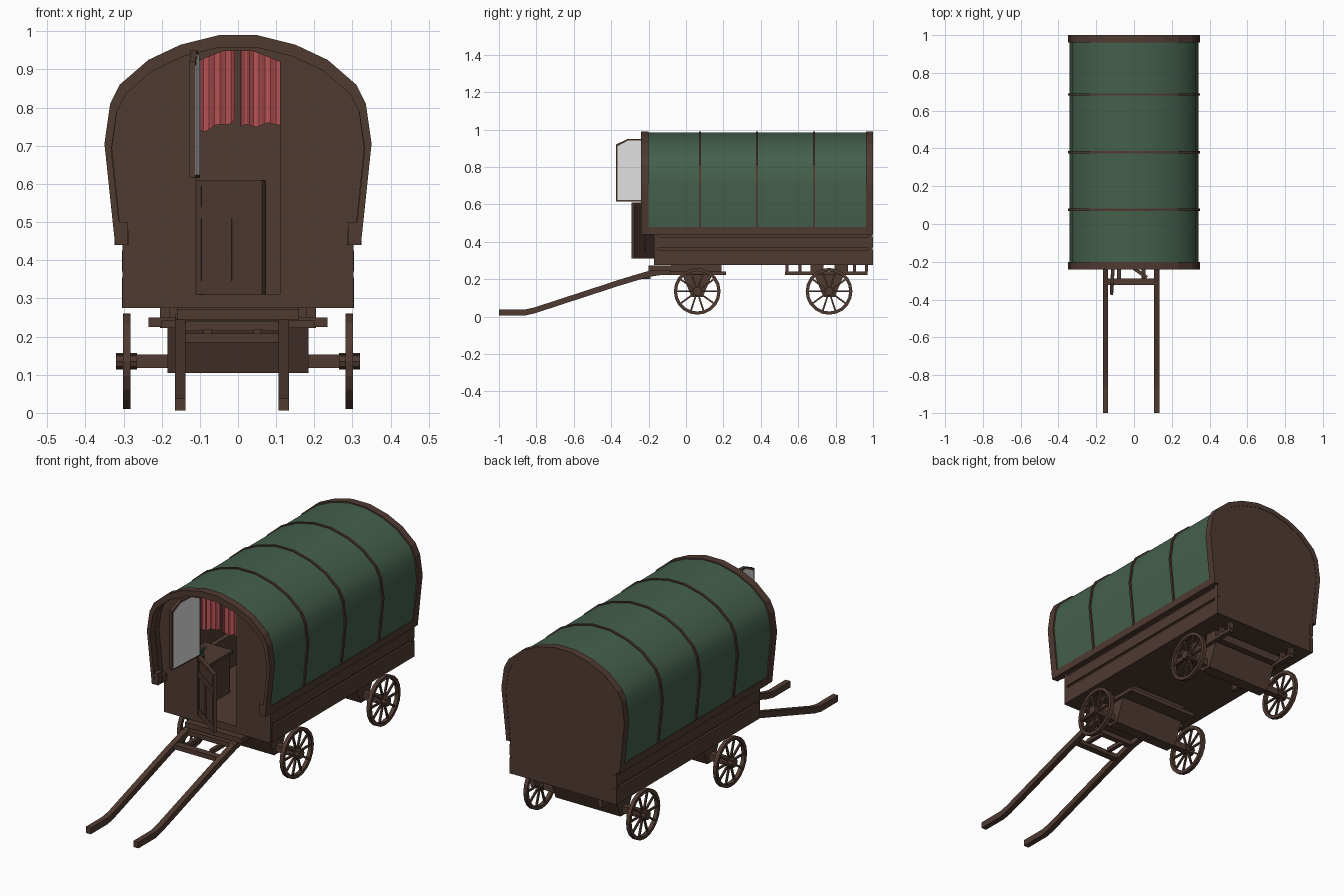
import bpy, bmesh, math
from mathutils import Matrix, Vector

if "Cube" in bpy.data.objects:
    bpy.data.objects.remove(bpy.data.objects["Cube"])


def material(name, r, g, b):
    m = bpy.data.materials.new(name)
    m.use_nodes = True
    m.diffuse_color = (r, g, b, 1)
    m.node_tree.nodes["Principled BSDF"].inputs["Base Color"].default_value = (r, g, b, 1)
    return m


WOOD = material("dark brown wood", .08, .043, .031)
GREEN = material("green canvas", .057, .115, .073)
RED = material("red curtain", .52, .095, .1)
PALE = material("pale glass", .75, .75, .75)
LEAF = material("leaf green", .04, .16, .09)


def finish(name, bm, mat, smooth=False):
    bmesh.ops.recalc_face_normals(bm, faces=bm.faces)
    mesh = bpy.data.meshes.new(name)
    bm.to_mesh(mesh)
    bm.free()
    mesh.materials.append(mat)
    ob = bpy.data.objects.new(name, mesh)
    bpy.context.collection.objects.link(ob)
    if smooth:
        bpy.ops.object.select_all(action='DESELECT')
        ob.select_set(True)
        bpy.context.view_layer.objects.active = ob
        bpy.ops.object.shade_smooth_by_angle()
    return ob


def add_box(bm, x0, x1, y0, y1, z0, z1):
    size = Matrix.Diagonal((x1 - x0, y1 - y0, z1 - z0, 1))
    mid = Matrix.Translation(((x0 + x1) / 2, (y0 + y1) / 2, (z0 + z1) / 2))
    bmesh.ops.create_cube(bm, size=1, matrix=mid @ size)


def boxes(name, specs, mat=WOOD, mirror=False):
    bm = bmesh.new()
    for s in specs:
        add_box(bm, *s)
    ob = finish(name, bm, mat)
    if mirror:
        ob.modifiers.new("mirror", 'MIRROR')
    return ob


def prism(name, pts, axis, a, b, mat=WOOD, smooth=False):
    """Extrude a 2D outline: axis y takes (x, z) points, axis x takes (y, z)."""
    bm = bmesh.new()
    place = (lambda p, t: (p[0], t, p[1])) if axis == 'y' else (lambda p, t: (t, p[0], p[1]))
    face = bm.faces.new([bm.verts.new(place(p, a)) for p in pts])
    new = bmesh.ops.extrude_face_region(bm, geom=[face])["geom"]
    shift = Vector(place((0, 0), b - a))
    bmesh.ops.translate(bm, vec=shift, verts=[v for v in new if isinstance(v, bmesh.types.BMVert)])
    return finish(name, bm, mat, smooth)


# Bow-top outline, from the right foot over the roof to the left foot
HALF = [(.322, .44), (.35, .705), (.335, .81), (.31, .86), (.235, .925), (.15, .965), (.05, .99)]


def bow(dx=0, dz=0, foot=.44):
    half = [(x * (.35 - dx) / .35, .44 + (z - .44) * (.55 - dz) / .55) for x, z in HALF]
    (x0, z0), (x1, z1) = half[:2]
    half[0] = (x0 + (x1 - x0) * (foot - z0) / (z1 - z0), foot)
    return half + [(-x, z) for x, z in reversed(half)]


def hoop(name, y0, y1, outer, inner, mat=WOOD, smooth=False):
    return prism(name, outer + inner[::-1], 'y', y0, y1, mat, smooth)


# Roof: canvas, lining, hoops and end frames
hoop("canvas_roof", -.205, .97, bow(.008, .006, .475), bow(.014, .012, .475), GREEN, True)
hoop("roof_lining", -.2, .97, bow(.0145, .0125, .46), bow(.02, .02, .46))
for i, y in enumerate((.075, .38, .685)):
    hoop(f"roof_hoop_{i + 1}", y - .006, y + .006, bow(.001, .001, .475), bow(.012, .012, .475))
hoop("front_frame", -.24, -.2, bow(), bow(.018, .032))
boxes("front_frame_foot", [(.288, .322, -.238, -.2, .44, .5)], mirror=True)
hoop("back_frame", .962, 1, bow(), bow(.025, .025))
prism("back_wall", [(.303, .275), (.303, .44)] + bow()
      + [(-.303, .44), (-.303, .275)], 'y', .975, .998)

# Front wall with the arched doorway
DOOR_ARCH = [(.11, .92), (.04, .948), (-.04, .948), (-.11, .92)]
prism("front_wall", [(.11, .275), (.303, .275), (.303, .44)] + bow(.015, .015) + [(-.303, .44),
      (-.303, .275), (-.11, .275)] + DOOR_ARCH[::-1], 'y', -.17, -.15)
boxes("door_sill", [(-.11, .11, -.17, -.15, .275, .31)])

# Lower body: floor, side planks and canvas ledge
boxes("floor", [(-.295, .295, -.15, .98, .275, .31)])
boxes("side_planks", [(.28, .293, -.15, .98, .275, .48), (.285, .304, -.16, 1, .275, .355),
                      (.285, .304, -.15, 1, .37, .425)], mirror=True)
boxes("canvas_ledge", [(.285, .323, -.205, .975, .44, .478)], mirror=True)

# Half-open lower door with sunken panels, hinged on the right jamb
W, T = .215, .018
lower_door = boxes("lower_door", [
    (0, W, -.006, .006, 0, .3),
    (0, .02, -T / 2, T / 2, 0, .3), (W - .02, W, -T / 2, T / 2, 0, .3),
    (.02, W - .02, -T / 2, T / 2, 0, .035), (.02, W - .02, -T / 2, T / 2, .2, .23),
    (.02, W - .02, -T / 2, T / 2, .285, .3), (.098, .117, -T / 2, T / 2, .035, .2)])
lower_door.location = (-.108, -.16, .31)
lower_door.rotation_euler.z = math.radians(-35)

# Upper door swung fully open, with a pale pane on both faces
def door_outline(inset):
    arch = [(W - inset, .305 - inset), (.15, .335 - inset), (.07, .335 - inset), (inset, .305 - inset)]
    return [(inset, inset), (W - inset, inset)] + arch


for name, inset, t, mat in (("upper_door", 0, .016, WOOD), ("upper_door_pane", .009, .019, PALE)):
    leaf = prism(name, door_outline(inset), 'y', -t / 2, t / 2, mat)
    leaf.location = (-.108, -.16, .615)
    leaf.rotation_euler.z = math.radians(-93)


# Gathered curtains behind the doorway
def curtain(name, x0, x1, z0, z1):
    bm = bmesh.new()
    rows, n = [], 24
    for i in range(n + 1):
        t = i / n
        x = x0 + (x1 - x0) * t
        y = -.14 + .005 * math.sin(t * 26)
        bottom = z0 + (z1 - z0) * t + .004 * math.sin(t * 13)
        rows.append((bm.verts.new((x, y, bottom)), bm.verts.new((x, y, .955))))
    for p, q in zip(rows, rows[1:]):
        bm.faces.new((p[0], q[0], q[1], p[1]))
    finish(name, bm, RED, True)


curtain("right_curtain", -.125, -.008, .73, .765)
curtain("left_curtain", .006, .125, .75, .76)

# Cabinet and potted plant just inside the door
boxes("cabinet", [(-.28, -.13, -.13, .12, .31, .51), (-.28, -.12, -.14, .13, .51, .525)])
bm = bmesh.new()
bmesh.ops.create_cone(bm, cap_ends=True, segments=8, radius1=.014, radius2=.02, depth=.035,
                      matrix=Matrix.Translation((-.17, -.06, .5425)))
finish("plant_pot", bm, WOOD)
bm = bmesh.new()
for i in range(6):
    tilt = Matrix.Rotation(i * math.pi / 3, 4, 'Z') @ Matrix.Rotation(.45, 4, 'X')
    bmesh.ops.create_cone(bm, cap_ends=True, segments=4, radius1=.007, radius2=.001, depth=.06,
                          matrix=Matrix.Translation((-.17, -.06, .555)) @ tilt
                          @ Matrix.Translation((0, 0, .03)))
finish("plant_leaves", bm, LEAF)


# Wheels: turned rim, ten spokes and a hub
def wheel(name, x, y, z=.135):
    bm = bmesh.new()
    ring = [bm.verts.new((dx, 0, r)) for dx, r in ((-.01, .108), (.01, .108), (.01, .125), (-.01, .125))]
    loop = [bm.edges.new((ring[i], ring[i - 1])) for i in range(4)]
    bmesh.ops.spin(bm, geom=ring + loop, axis=(1, 0, 0), cent=(0, 0, 0), dvec=(0, 0, 0),
                   angle=math.tau, steps=20, use_merge=True)
    bmesh.ops.remove_doubles(bm, verts=bm.verts, dist=.0001)
    for i in range(10):
        spin = Matrix.Rotation(i * math.tau / 10, 4, 'X')
        bmesh.ops.create_cube(bm, size=1, matrix=spin @ Matrix.Translation((0, .063, 0))
                              @ Matrix.Diagonal((.009, .1, .009, 1)))
    bmesh.ops.create_cone(bm, cap_ends=True, segments=10, radius1=.023, radius2=.023, depth=.055,
                          matrix=Matrix.Rotation(math.pi / 2, 4, 'Y'))
    finish(name, bm, WOOD).location = (x, y, z)


for end, y in (("front", .06), ("back", .765)):
    for side, s in (("left", 1), ("right", -1)):
        wheel(f"{end}_{side}_wheel", s * .292, y)
    boxes(f"{end}_axle", [(-.32, .32, y - .016, y + .016, .118, .153)])
    prism(f"{end}_axle_block", [(y - .03, .105), (y + .03, .105), (y + .08, .225), (y - .08, .225)],
          'x', -.185, .185)

# Front turntable and rear carriage rails
boxes("front_turntable", [(-.2, .2, -.085, .215, .222, .242), (-.16, .16, -.08, .19, .242, .276),
                          (-.235, .235, .03, .09, .225, .25)])
boxes("front_step", [(-.16, .16, -.2, -.08, .245, .272)])
boxes("rear_rails", [(.18, .205, .53, .97, .222, .24)]
      + [(.18, .205, y - .008, y + .008, .24, .276) for y in (.54, .61, .9, .965)], mirror=True)
boxes("rear_crossbars", [(-.205, .205, y - .035, y + .035, .235, .277) for y in (.7, .83)])

# Shafts and their crossbars
PATH = [(-1, .022), (-.86, .022), (-.81, .033), (-.36, .18), (-.2, .228), (-.11, .242)]
outline = [(y, z + .016) for y, z in PATH] + [(y, z - .016) for y, z in reversed(PATH)]
for side, x in (("right", -.151), ("left", .12)):
    prism(f"{side}_shaft", outline, 'x', x - .014, x + .014)
boxes("shaft_crossbars", [(-.137, .106, -.323, -.288, .185, .208), (-.165, .134, -.215, -.185, .215, .24),
                          (-.09, -.07, -.29, -.19, .2, .22), (.04, .06, -.29, -.19, .2, .22)])
boxes("drawbar", [(-.165, -.137, -.18, .06, .222, .258), (.106, .134, -.18, .06, .222, .258)])
